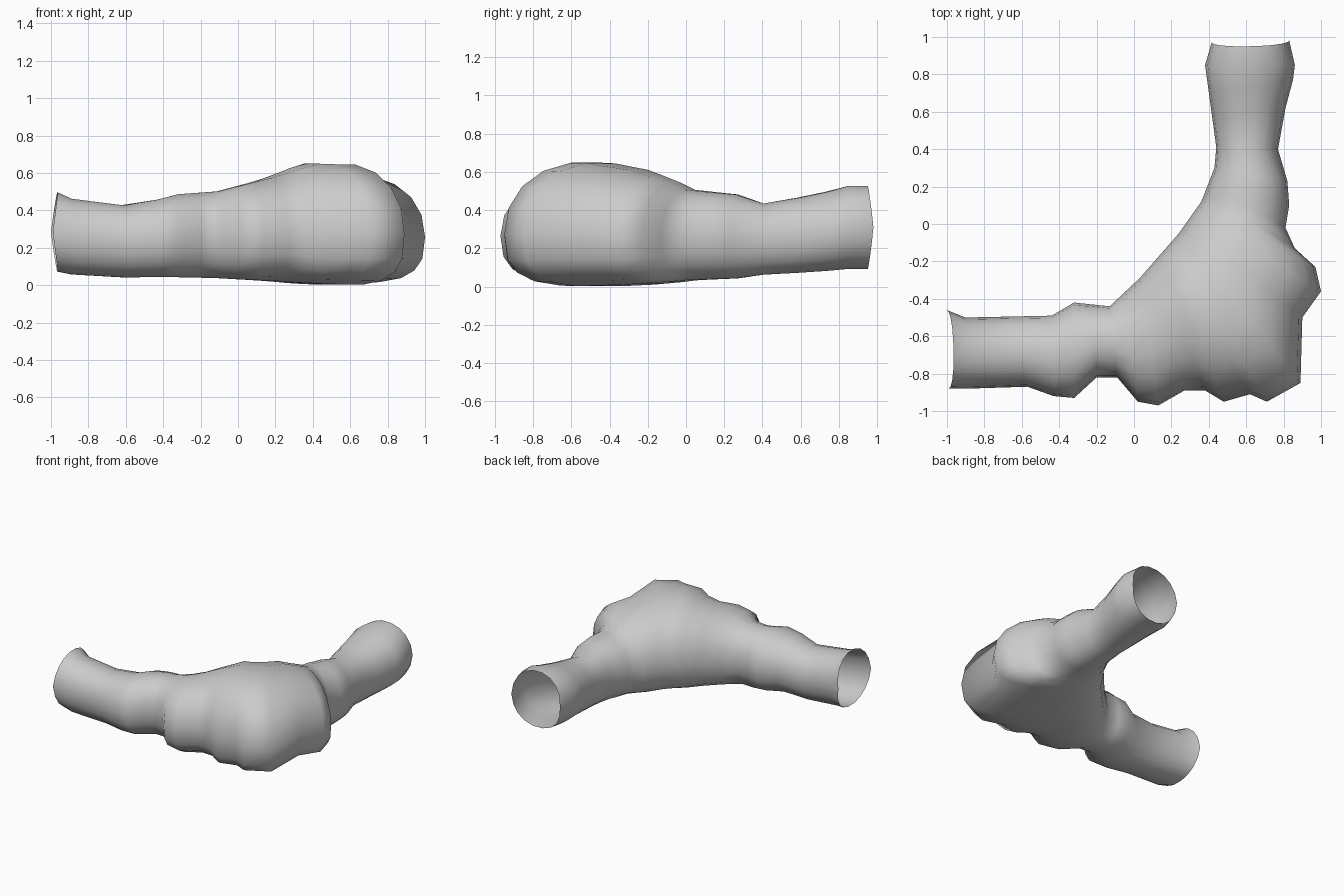
import bpy, bmesh, math
from mathutils import Vector

if "Cube" in bpy.data.objects:
    bpy.data.objects.remove(bpy.data.objects["Cube"])

SIDES = 18

# Outer wall in plan, one point per section, with its rocky bumps
outer_wall = [
    (-.99, -.88), (-.88, -.88), (-.57, -.87), (-.43, -.92), (-.32, -.93),
    (-.2, -.82), (-.09, -.82), (.02, -.95), (.13, -.97), (.27, -.89),
    (.38, -.89), (.48, -.95), (.62, -.91), (.71, -.95), (.89, -.85),
    (.9, -.5), (1, -.36), (.97, -.23), (.86, -.13), (.81, -.02),
    (.83, .1), (.82, .23), (.77, .4), (.81, .62), (.85, .77),
    (.86, .85), (.83, .98)]

# Inner wall in plan, keyed by section number
inner_keys = [
    (0, -1, -.46), (1, -.9, -.5), (3, -.44, -.49), (4, -.32, -.42),
    (6, -.13, -.44), (8, .03, -.29), (14, .24, -.05), (17, .36, .12),
    (21, .43, .3), (22, .44, .41), (25, .38, .85), (26, .415, .97)]

# Floor and roof height, keyed by section number
height_keys = [
    (0, .07, .5), (2, .04, .43), (4, .04, .49), (6, .035, .505),
    (12, .005, .655), (14, 0, .65), (18, .03, .51), (21, .04, .485),
    (22, .06, .437), (25, .09, .53), (26, .09, .53)]


def lookup(keys, i):
    """Straight-line blend between keyed pairs of values."""
    for a, b in zip(keys, keys[1:]):
        if a[0] <= i <= b[0]:
            return Vector(a[1:]).lerp(Vector(b[1:]), (i - a[0]) / (b[0] - a[0]))


def spow(v, e):
    return math.copysign(abs(v) ** e, v)


def section(i, pull):
    """Rounded section, boxier at the floor where the chamber is wide."""
    outer = Vector(outer_wall[i]).to_3d()
    inner = lookup(inner_keys, i).to_3d()
    floor, roof = lookup(height_keys, i)
    mid = (outer + inner) / 2
    wide = min(1, max(0, ((outer - inner).length - .45) / .4))
    zm = floor + (roof - floor) * (.5 - .08 * wide)
    points = []
    for k in range(SIDES):
        a = math.tau * k / SIDES
        c, s = math.cos(a), math.sin(a)
        n = 2.15 if s >= 0 else 2.2 + .8 * wide
        u, v = spow(c, 2 / n), spow(s, 2 / n)
        p = mid + (outer - mid) * u
        p.z = zm + v * ((roof - zm) if v > 0 else (zm - floor))
        points.append(p + pull * abs(s))
    return points


# Open-ended tunnel shell, lofted round the corner; the mouths are slightly dished
last = len(outer_wall) - 1
pulls = {0: Vector((.03, 0, 0)), last: Vector((0, -.025, 0))}
bm = bmesh.new()
rings = [[bm.verts.new(p) for p in section(i, pulls.get(i, Vector()))]
         for i in range(last + 1)]
for a, b in zip(rings, rings[1:]):
    for k in range(SIDES):
        j = (k + 1) % SIDES
        bm.faces.new((a[k], b[k], b[j], a[j]))
bmesh.ops.recalc_face_normals(bm, faces=bm.faces)

# Make sure the shell faces outward
top = max(bm.faces, key=lambda f: f.calc_center_median().z)
if top.normal.z < 0:
    bmesh.ops.reverse_faces(bm, faces=bm.faces)
for f in bm.faces:
    f.smooth = True

mesh = bpy.data.meshes.new("cave_tunnel_corner")
bm.to_mesh(mesh)
bm.free()
tunnel = bpy.data.objects.new("cave_tunnel_corner", mesh)
bpy.context.collection.objects.link(tunnel)
